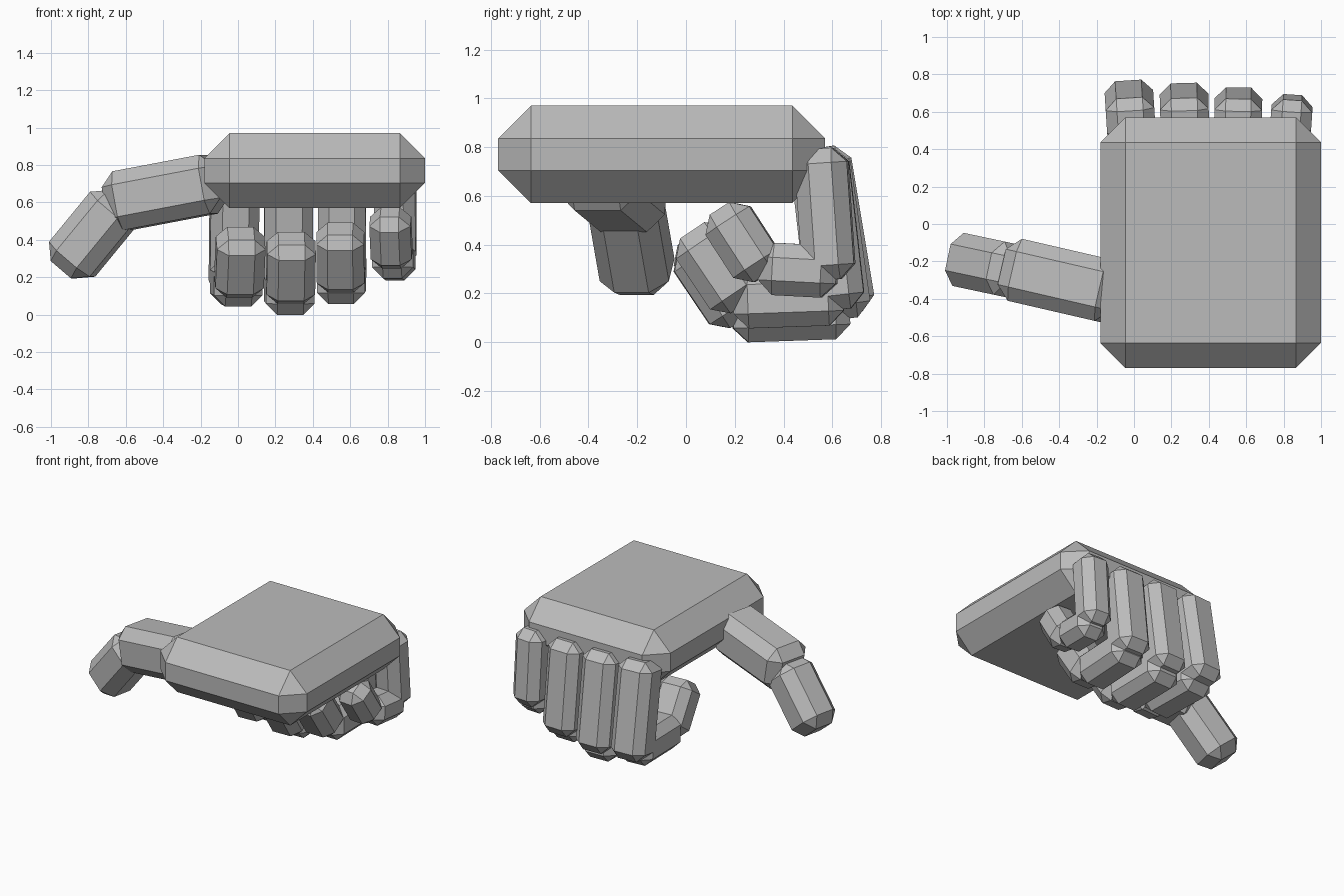
import bpy, bmesh, math
from mathutils import Matrix, Vector

if "Cube" in bpy.data.objects:
    bpy.data.objects.remove(bpy.data.objects["Cube"])

grey = bpy.data.materials.new("plain grey")
grey.diffuse_color = (0.5, 0.5, 0.5, 1)
grey.use_nodes = True
grey.node_tree.nodes["Principled BSDF"].inputs["Base Color"].default_value = grey.diffuse_color


def chamfered_box(name, size, bevel, center, rot=Matrix()):
    """Box with one flat chamfer on every edge, rotated then placed."""
    bm = bmesh.new()
    bmesh.ops.create_cube(bm, size=1, matrix=Matrix.Diagonal((*size, 1)))
    bmesh.ops.bevel(bm, geom=bm.edges[:], offset=bevel, segments=1,
                    affect='EDGES', clamp_overlap=True)
    bmesh.ops.recalc_face_normals(bm, faces=bm.faces[:])
    me = bpy.data.meshes.new(name)
    bm.to_mesh(me)
    bm.free()
    me.materials.append(grey)
    ob = bpy.data.objects.new(name, me)
    ob.matrix_world = Matrix.Translation(Vector(center)) @ rot
    bpy.context.collection.objects.link(ob)


def turn(deg, axis):
    return Matrix.Rotation(math.radians(deg), 4, axis)


# palm
chamfered_box("palm", (1.18, 1.34, 0.40), 0.134, (0.41, -0.10, 0.77))

# thumb: two segments running out to the left and bending down
for name, size, center, pitch, yaw in (
        ("thumb_base", (0.63, 0.34, 0.32), (-0.39, -0.302, 0.653), 10.5, -13),
        ("thumb_tip", (0.495, 0.29, 0.29), (-0.777, -0.224, 0.43), 50, -12)):
    chamfered_box(name, size, 0.073, center, turn(yaw, 'Z') @ turn(-pitch, 'Y'))

# fingers: x at y = 0.7, x drift, width, thickness, then per segment
# (y, z, length, lean from vertical) for knuckle, middle and tip
fingers = {
    "index": (-0.027, 0.064, 0.26, 0.245,
              ((0.60, 0.455, 0.69, 9.5), (0.43, 0.172, 0.47, -88), (0.125, 0.28, 0.37, 34))),
    "middle": (0.267, 0.028, 0.26, 0.245,
               ((0.592, 0.44, 0.70, 8), (0.43, 0.128, 0.48, -88), (0.125, 0.25, 0.38, 34))),
    "ring": (0.559, -0.019, 0.255, 0.24,
             ((0.58, 0.46, 0.66, 6.5), (0.42, 0.182, 0.45, -88), (0.13, 0.305, 0.37, 34))),
    "little": (0.85, -0.068, 0.22, 0.215,
               ((0.57, 0.525, 0.54, 4), (0.46, 0.295, 0.32, -93), (0.23, 0.41, 0.33, 33))),
}
for finger, (x0, drift, width, thick, segs) in fingers.items():
    yaw = math.degrees(math.atan(drift))
    for part, (y, z, length, lean) in zip(("base", "mid", "tip"), segs):
        chamfered_box(f"{finger}_finger_{part}", (width, thick, length), 0.06,
                      (x0 + (0.7 - y) * drift, y, z),
                      turn(yaw, 'Z') @ turn(lean, 'X'))
